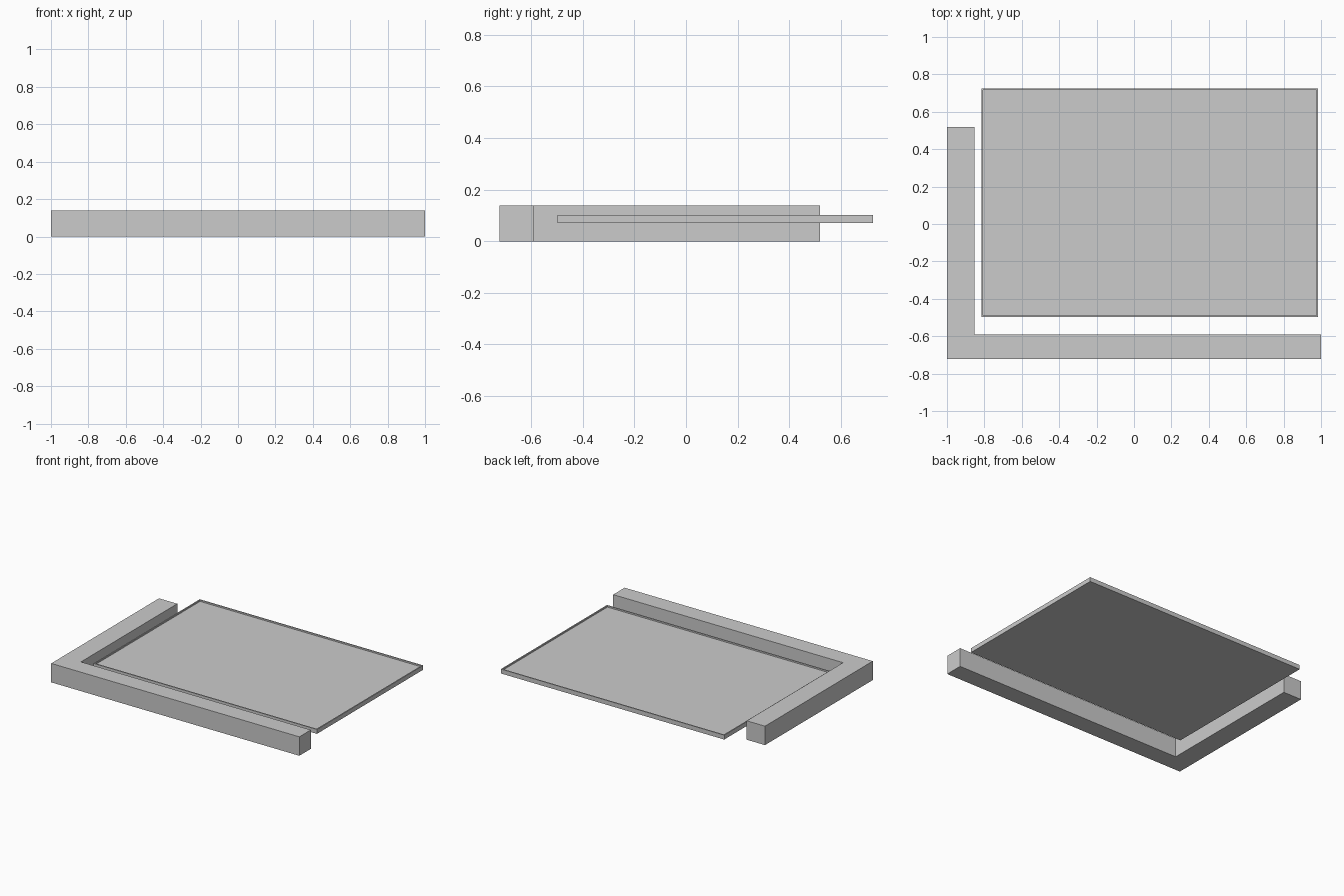
import bpy, bmesh

if "Cube" in bpy.data.objects:
    bpy.data.objects.remove(bpy.data.objects["Cube"])


def finish(bm, name):
    bmesh.ops.recalc_face_normals(bm, faces=bm.faces)
    mesh = bpy.data.meshes.new(name)
    bm.to_mesh(mesh)
    bm.free()
    obj = bpy.data.objects.new(name, mesh)
    bpy.context.collection.objects.link(obj)
    return obj


def extruded_outline(points, z0, z1):
    """Solid from a flat outline; returns the bmesh and its top face."""
    bm = bmesh.new()
    base = bm.faces.new([bm.verts.new((x, y, z0)) for x, y in points])
    ext = bmesh.ops.extrude_face_region(bm, geom=[base], use_keep_orig=True)
    verts = [g for g in ext["geom"] if isinstance(g, bmesh.types.BMVert)]
    top = [g for g in ext["geom"] if isinstance(g, bmesh.types.BMFace)][0]
    bmesh.ops.translate(bm, verts=verts, vec=(0, 0, z1 - z0))
    return bm, top


# L-shaped frame: long front bar with a left arm
frame, _ = extruded_outline(
    [(-1, -0.722), (1, -0.722), (1, -0.59), (-0.853, -0.59),
     (-0.853, 0.519), (-1, 0.519)], 0, 0.138)
finish(frame, "corner_frame")

# Thin floating panel with a slightly sunken top inside a narrow rim
panel, top = extruded_outline(
    [(-0.816, -0.498), (0.985, -0.498), (0.985, 0.725), (-0.816, 0.725)],
    0.07, 0.102)
panel.normal_update()
bmesh.ops.inset_individual(panel, faces=[top], thickness=0.012)
bmesh.ops.inset_individual(panel, faces=[top], thickness=0.0005)
bmesh.ops.translate(panel, verts=list(top.verts), vec=(0, 0, -0.01))
finish(panel, "sunken_panel")
